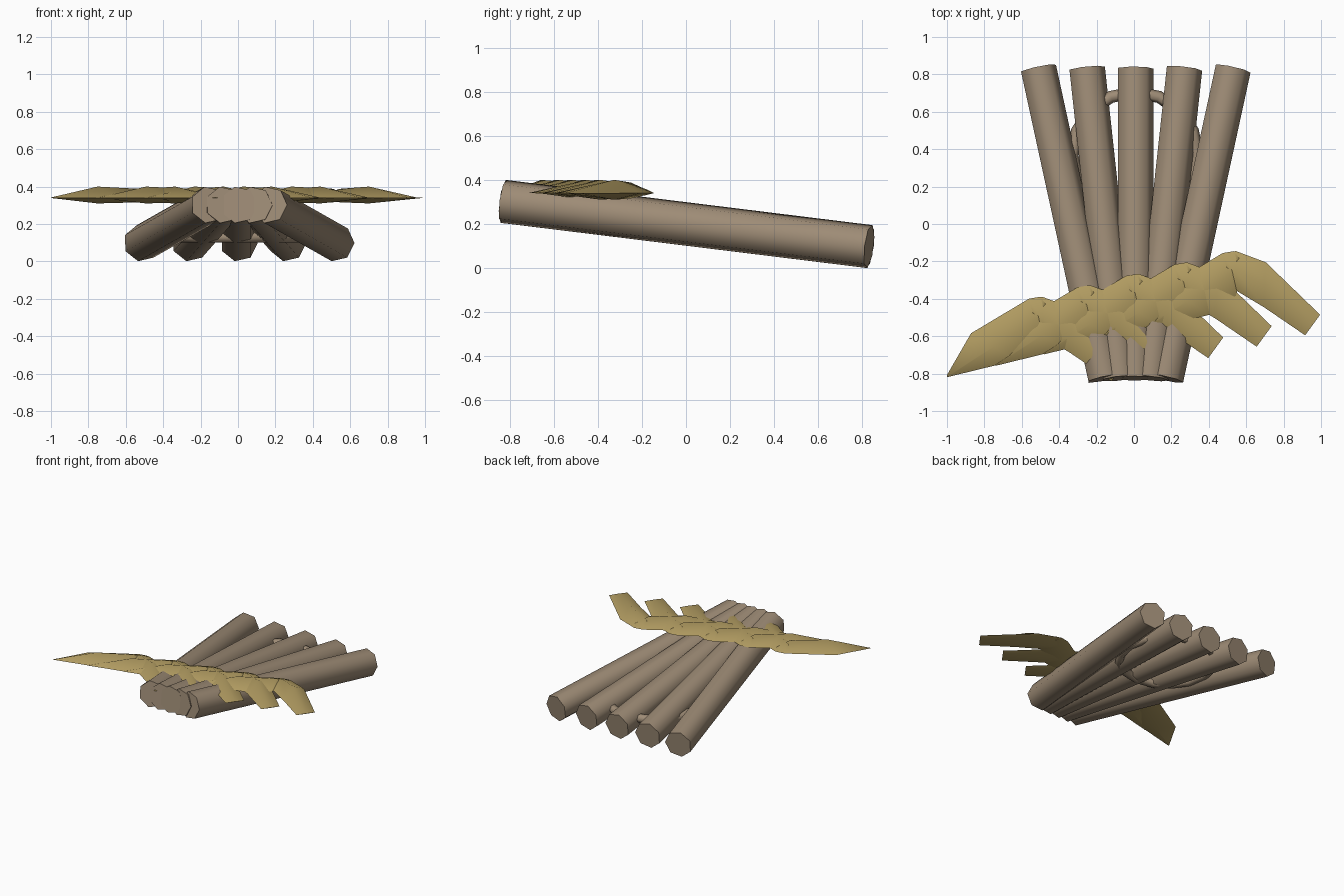
import bpy, bmesh, math
from mathutils import Vector, Matrix

cube = bpy.data.objects.get("Cube")
if cube:
    bpy.data.objects.remove(cube, do_unlink=True)


def material(name, rgb):
    m = bpy.data.materials.new(name)
    m.use_nodes = True
    m.diffuse_color = (*rgb, 1)
    m.node_tree.nodes["Principled BSDF"].inputs["Base Color"].default_value = (*rgb, 1)
    return m


wood = material("brown wood", (0.34, 0.26, 0.18))
gold = material("straw gold", (0.44, 0.33, 0.12))


def finish(bm, name, mat, angle):
    bmesh.ops.recalc_face_normals(bm, faces=bm.faces)
    mesh = bpy.data.meshes.new(name)
    bm.to_mesh(mesh)
    bm.free()
    mesh.materials.append(mat)
    for p in mesh.polygons:
        p.use_smooth = True
    mesh.set_sharp_from_angle(angle=math.radians(angle))
    obj = bpy.data.objects.new(name, mesh)
    bpy.context.scene.collection.objects.link(obj)
    return obj


def loft(bm, rings):
    """Skin a list of equal-sized point rings and cap both ends."""
    loops = [[bm.verts.new(p) for p in ring] for ring in rings]
    for a, b in zip(loops, loops[1:]):
        for i in range(len(a)):
            j = (i + 1) % len(a)
            bm.faces.new((a[i], a[j], b[j], b[i]))
    bm.faces.new(loops[0])
    bm.faces.new(loops[-1])


# Fan of seven-sided logs, sloping down to the back
SIDES, RADIUS = 7, 0.1
for i in range(-2, 3):
    start = Vector((0.005 + 0.08 * i, -0.825, 0.302))
    end = Vector((0.005 + 0.26 * i, 0.83, 0.098))
    axis = (end - start).normalized()
    side = axis.cross(Vector((0, 0, 1))).normalized()
    up = side.cross(axis)
    circle = [RADIUS * (side * math.cos(k * math.tau / SIDES) + up * math.sin(k * math.tau / SIDES))
              for k in range(SIDES)]
    bm = bmesh.new()
    loft(bm, [[start + c for c in circle], [end + c for c in circle]])
    finish(bm, f"log_{i + 3}", wood, 60)

# Ring threaded through the logs
bpy.ops.mesh.primitive_torus_add(major_segments=16, minor_segments=6, major_radius=0.335,
                                 minor_radius=0.033, location=(0.005, 0.37, 0.13))
ring = bpy.context.object
ring.name = "binding_ring"
ring.data.materials.append(wood)
bpy.ops.object.shade_smooth_by_angle(angle=math.radians(70))

# Leaves: each station is (upper edge, lower edge, thickness factor)
RIGHT = [((-0.03, -0.01), (-0.04, -0.15), 0.4),
         ((0.04, 0.0), (0.04, -0.21), 0.8),
         ((0.20, -0.06), (0.19, -0.30), 1.0),
         ((0.49, -0.34), (0.41, -0.45), 0.03)]
LEFT = [((0.03, 0.0), (0.08, -0.07), 0.3),
        ((-0.03, -0.01), (0.04, -0.24), 0.8),
        ((-0.34, -0.195), (-0.10, -0.34), 1.0),
        ((-0.47, -0.42), (-0.468, -0.43), 0.03)]


def leaf(name, stations, offset):
    rings = []
    for a, b, t in stations:
        a, b = Vector((*a, 0)), Vector((*b, 0))
        mid = (a + b) / 2
        rings.append([a + offset, mid + offset + Vector((0, 0, 0.06 * t)),
                      b + offset, mid + offset - Vector((0, 0, 0.03 * t))])
    bm = bmesh.new()
    loft(bm, rings)
    finish(bm, name, gold, 75)


# Slanted row of five leaf pairs across the narrow end
for i in range(5):
    peak = Vector((0.505 - 0.259 * i, -0.145 - 0.061 * i, 0.34))
    leaf(f"right_leaf_{i + 1}", RIGHT, peak)
    leaf(f"left_leaf_{i + 1}", LEFT, peak)
